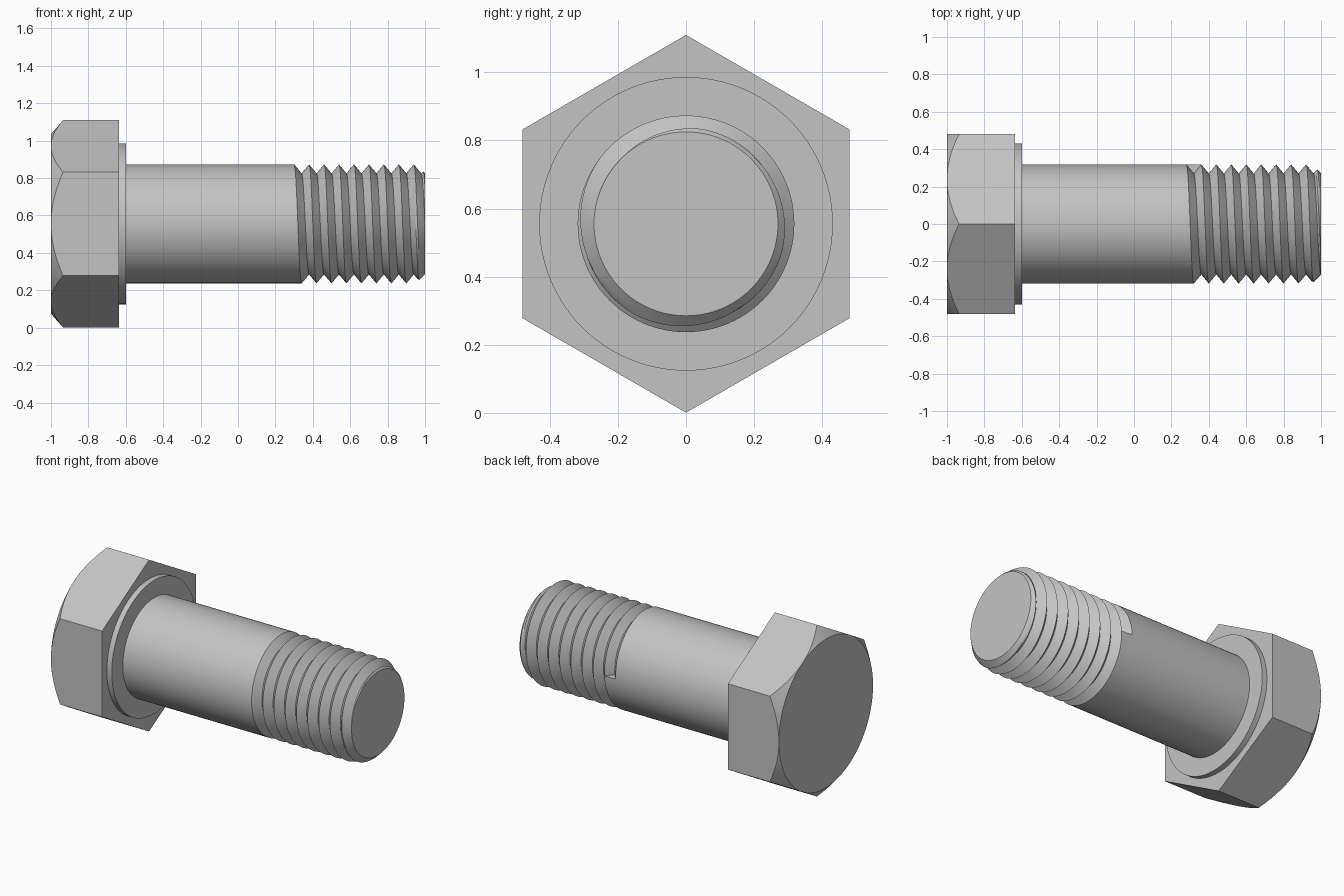
import bpy, bmesh, math

if "Cube" in bpy.data.objects:
    bpy.data.objects.remove(bpy.data.objects["Cube"])

AXIS_Z = 0.555           # height of the bolt axis
APOTHEM = 0.48           # hex head, centre to flat
SHANK_R, ROOT_R = 0.318, 0.27
PITCH, THREAD_X = 0.08, 0.28
X_HEAD, X_WASHER, X_SHANK, X_TIP = -1.0, -0.635, -0.60, 1.0

steel = bpy.data.materials.new("steel grey")
steel.diffuse_color = (0.55, 0.55, 0.55, 1)
steel.use_nodes = True
steel.node_tree.nodes["Principled BSDF"].inputs["Base Color"].default_value = steel.diffuse_color


def polar(x, r, a):
    """Point around the bolt axis; angle 0 is +y, 90 degrees is up."""
    return (x, r * math.cos(a), AXIS_Z + r * math.sin(a))


def finish(name, bm):
    bmesh.ops.remove_doubles(bm, verts=bm.verts, dist=1e-5)
    bmesh.ops.recalc_face_normals(bm, faces=bm.faces)
    me = bpy.data.meshes.new(name)
    bm.to_mesh(me)
    bm.free()
    me.materials.append(steel)
    ob = bpy.data.objects.new(name, me)
    bpy.context.collection.objects.link(ob)
    bpy.ops.object.select_all(action='DESELECT')
    ob.select_set(True)
    bpy.context.view_layer.objects.active = ob
    bpy.ops.object.shade_smooth_by_angle(angle=math.radians(25))
    return ob


def loft(name, rings):
    """Closed solid from rings of equal point counts, capped at both ends."""
    bm = bmesh.new()
    vs = [[bm.verts.new(p) for p in ring] for ring in rings]
    n = len(vs[0])
    for a, b in zip(vs, vs[1:]):
        for i in range(n):
            j = (i + 1) % n
            bm.faces.new((a[i], a[j], b[j], b[i]))
    bm.faces.new(vs[0])
    bm.faces.new(vs[-1])
    return finish(name, bm)


# Hex head: corners up and down, front corners cut by a cone
face_ring, chamfer_ring, back_ring = [], [], []
SEG = 16
for i in range(6 * SEG):
    a = i * math.tau / (6 * SEG)
    off = (i + SEG // 2) % SEG * math.tau / (6 * SEG) - math.pi / 6
    rho = APOTHEM / math.cos(off)
    face_ring.append(polar(X_HEAD, APOTHEM, a))
    chamfer_ring.append(polar(X_HEAD + 0.87 * (rho - APOTHEM), rho, a))
    back_ring.append(polar(X_WASHER, rho, a))
loft("hex_head", [face_ring, chamfer_ring, back_ring])

# Washer face under the head
loft("washer_face", [[polar(x, 0.431, i * math.tau / 96) for i in range(96)]
                     for x in (X_WASHER, X_SHANK)])

# Shank with a helical V thread and chamfered tip
N, STEP = 96, 0.01
PER = round(PITCH / STEP)
M = math.ceil((X_TIP - THREAD_X) / STEP)


def thread_radius(m, x):
    depth = 1 - abs((m % PER) / (PER / 2) - 1)
    r = SHANK_R - (SHANK_R - ROOT_R) * depth
    return min(r, ROOT_R + X_TIP - x)


bm = bmesh.new()
base, rows = [], []
for j in range(N + 1):
    a = j * math.tau / N
    base.append(bm.verts.new(polar(X_SHANK, SHANK_R, a)))
    row = []
    for m in range(M + 1):
        x = THREAD_X + PITCH * j / N + m * STEP
        if x >= X_TIP - 1e-6:
            x, r = X_TIP, ROOT_R
            # keep a root that lands exactly on the tip
        else:
            r = thread_radius(m, x)
        row.append(bm.verts.new(polar(x, r, a)))
    rows.append(row)
for j in range(N):
    p, q = rows[j], rows[j + 1]
    if j < N - 1:
        bm.faces.new((base[j], p[0], q[0], base[j + 1]))
    else:   # last strip meets the step where the groove starts
        bm.faces.new((base[j], p[0], q[0], rows[0][0], base[j + 1]))
    for m in range(M):
        bm.faces.new((p[m], p[m + 1], q[m + 1], q[m]))
bm.faces.new(rows[0][:PER + 1])               # wall at the groove start
bm.faces.new(base[:N])                        # end under the head
bm.faces.new([r[-1] for r in rows[:N]])       # tip
bmesh.ops.dissolve_degenerate(bm, dist=1e-6, edges=bm.edges)
finish("threaded_shank", bm)
